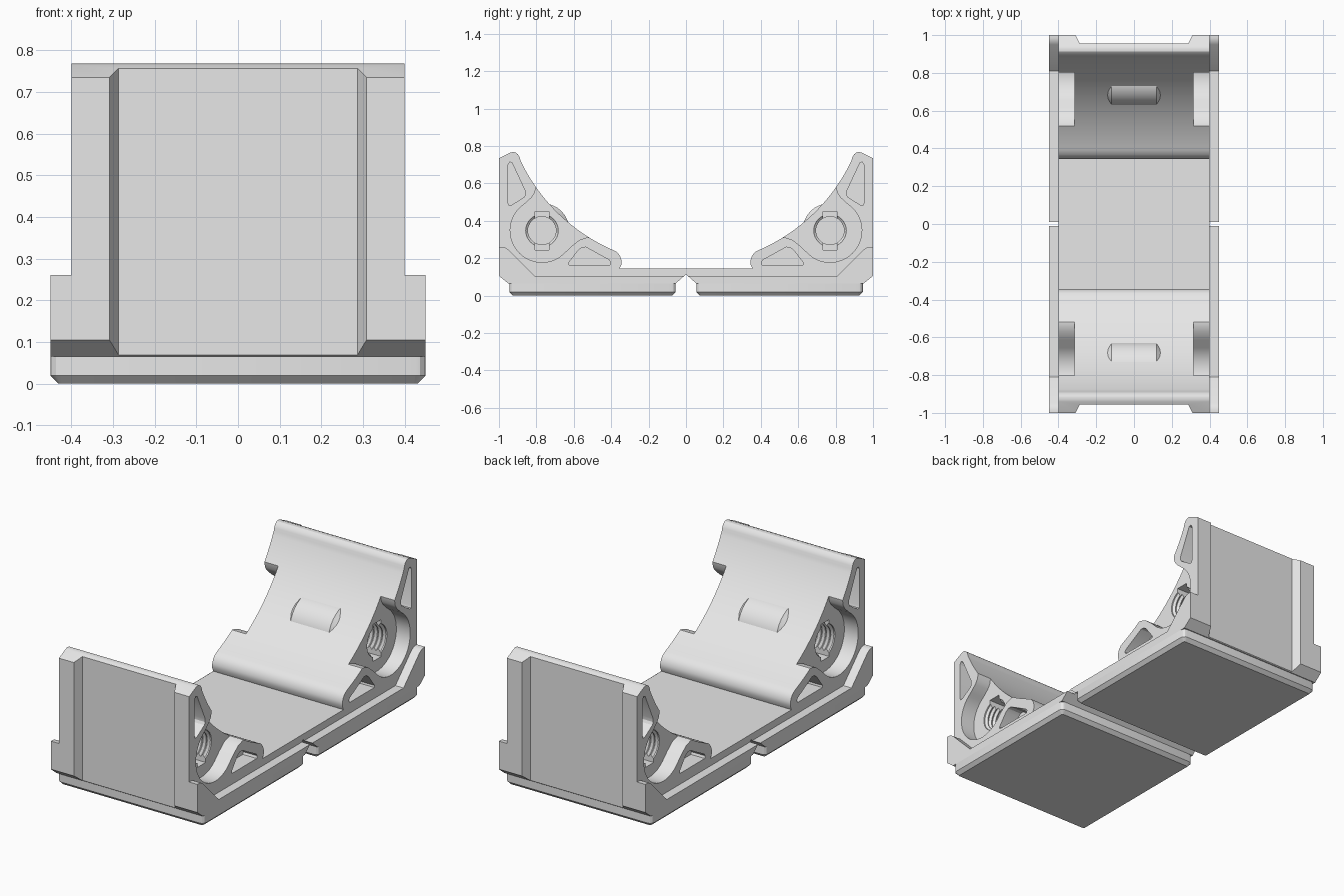
import bpy, bmesh, math
from mathutils import Matrix

cube = bpy.data.objects.get("Cube")
if cube:
    bpy.data.objects.remove(cube, do_unlink=True)

grey = bpy.data.materials.new("plain grey")
grey.use_nodes = True
grey.diffuse_color = (0.8, 0.8, 0.8, 1)
grey.node_tree.nodes["Principled BSDF"].inputs["Base Color"].default_value = (0.8, 0.8, 0.8, 1)

BORE_Y, BORE_Z = 0.77, 0.348    # axis of the side bore
ARC_Z, ARC_R = 1.143, 0.98      # cradle arc


def finish_mesh(name, bm):
    bmesh.ops.recalc_face_normals(bm, faces=bm.faces)
    mesh = bpy.data.meshes.new(name)
    bm.to_mesh(mesh)
    bm.free()
    obj = bpy.data.objects.new(name, mesh)
    bpy.context.collection.objects.link(obj)
    mesh.materials.append(grey)
    return obj


def prism(name, outline, lo, hi, axis="x"):
    """Extrude an outline: (y, z) along x, or (x, y) along z."""
    bm = bmesh.new()
    place = (lambda a, b: (lo, a, b)) if axis == "x" else (lambda a, b: (a, b, lo))
    face = bm.faces.new([bm.verts.new(place(a, b)) for a, b in outline])
    new = bmesh.ops.extrude_face_region(bm, geom=[face])["geom"]
    shift = (hi - lo, 0, 0) if axis == "x" else (0, 0, hi - lo)
    bmesh.ops.translate(bm, vec=shift, verts=[v for v in new if isinstance(v, bmesh.types.BMVert)])
    return finish_mesh(name, bm)


def lathe(name, profile, sign=1):
    """Revolve (x, radius) points about the bore axis."""
    bm = bmesh.new()
    verts = [bm.verts.new((sign * x, BORE_Y, BORE_Z + r)) for x, r in profile]
    edges = [bm.edges.new(pair) for pair in zip(verts, verts[1:])]
    bmesh.ops.spin(bm, geom=verts + edges, cent=(0, BORE_Y, BORE_Z), axis=(1, 0, 0),
                   angle=math.tau, steps=32, use_merge=True)
    bmesh.ops.remove_doubles(bm, verts=bm.verts, dist=0.0001)
    bmesh.ops.dissolve_degenerate(bm, edges=bm.edges, dist=0.0001)
    return finish_mesh(name, bm)


def bake(obj):
    graph = bpy.context.evaluated_depsgraph_get()
    mesh = bpy.data.meshes.new_from_object(obj.evaluated_get(graph))
    obj.modifiers.clear()
    obj.data = mesh


def carve(obj, cutters):
    for cutter in cutters:
        mod = obj.modifiers.new("cut", "BOOLEAN")
        mod.operation = "DIFFERENCE"
        mod.solver = "EXACT"
        mod.object = cutter
        bpy.context.view_layer.update()
        bake(obj)
        bpy.data.objects.remove(cutter, do_unlink=True)


def mirror_ends(obj):
    """Drop the centre-plane face and mirror the half front to back."""
    bm = bmesh.new()
    bm.from_mesh(obj.data)
    centre = [f for f in bm.faces if all(abs(v.co.y) < 0.0005 for v in f.verts)]
    bmesh.ops.delete(bm, geom=centre, context="FACES")
    bm.to_mesh(obj.data)
    bm.free()
    mod = obj.modifiers.new("ends", "MIRROR")
    mod.use_axis = (False, True, False)
    bpy.context.view_layer.update()
    bake(obj)


def panel_recess():
    return prism("recess_cutter", [(-0.333, 1.05), (0.333, 1.05), (0.287, 0.955), (-0.287, 0.955)],
                 -0.2, 1.0, "z")


# Cradle: floor, rolled lip, concave arc and upright end wall
start, stop = math.asin(0.39 / ARC_R), math.asin(0.885 / ARC_R)
arc = []
for i in range(33):
    t = start + (stop - start) * i / 32
    arc.append((ARC_R * math.sin(t), ARC_Z - ARC_R * math.cos(t)))
outline = [(0, 0.145), (0.355, 0.145), (0.344, 0.17), (0.345, 0.19), (0.352, 0.212),
           (0.368, 0.232)] + arc
outline += [(0.889, 0.738), (0.898, 0.755), (0.912, 0.766), (0.927, 0.768), (0.94, 0.764),
            (1, 0.735), (1, 0.105), (0.01, 0.105), (0, 0.115)]
cradle = prism("cradle", outline, -0.4, 0.4)

# Side pocket outline: round seat flaring out onto the arc
pocket = [(0.45, 0.6), (0.48, 0.315), (0.53, 0.311), (0.57, 0.298), (0.615, 0.262)]
for i in range(25):
    a = math.radians(228 + (417 - 228) * i / 24)
    pocket.append((BORE_Y + 0.17 * math.cos(a), BORE_Z + 0.17 * math.sin(a)))
pocket += [(0.825, 0.525), (0.808, 0.55), (0.803, 0.58), (0.79, 0.66)]

upper_hollow = [(0.951, 0.70), (0.942, 0.714), (0.93, 0.71), (0.86, 0.56), (0.859, 0.54),
                (0.866, 0.526), (0.935, 0.483), (0.947, 0.483), (0.951, 0.495)]
lower_hollow = [(0.625, 0.165), (0.627, 0.176), (0.575, 0.244), (0.555, 0.258), (0.535, 0.259),
                (0.41, 0.19), (0.402, 0.178), (0.407, 0.165)]
key_slot = [(BORE_Y - 0.037, 0.245), (BORE_Y + 0.037, 0.245),
            (BORE_Y + 0.037, 0.45), (BORE_Y - 0.037, 0.45)]

# Threaded bore profile
thread = [(0.17, 0), (0.17, 0.087)]
for i in range(5):
    x = 0.18 + i * 0.026
    thread += [(x, 0.087), (x + 0.01, 0.075), (x + 0.014, 0.075), (x + 0.024, 0.087)]
thread += [(0.34, 0.087), (0.34, 0)]

cutters = [panel_recess()]
for side in (1, -1):
    for shape, inner, outer in ((pocket, 0.315, 0.45), (upper_hollow, 0.315, 0.45),
                                (lower_hollow, 0.315, 0.45), (key_slot, 0.19, 0.33)):
        cutters.append(prism("pocket_cutter", shape, side * inner, side * outer))
    cutters.append(lathe("bore_cutter", thread, side))
carve(cradle, cutters)

# Base slab with sloped undersides, cut by the same end recess
base_slab = prism("base_slab", [(0.01, 0.105), (1, 0.105), (0.95, 0.065), (0.055, 0.065)],
                  -0.45, 0.45)
carve(base_slab, [panel_recess()])

# Bulge on the arc over the bore
bulge = lathe("arc_bulge", [(-0.142, 0), (-0.142, 0.125), (-0.125, 0.14), (-0.118, 0.147),
                            (0.118, 0.147), (0.125, 0.14), (0.142, 0.125), (0.142, 0)])
parts = [cradle, base_slab, bulge]

# Corner gussets on the outside of each wall
gusset = [(0.81, 0.105), (0.95, 0.246), (0.968, 0.258), (0.985, 0.261), (1, 0.261), (1, 0.105)]
for side, label in ((1, "left"), (-1, "right")):
    parts.append(prism(label + "_gussets", gusset, side * 0.4, side * 0.45))

# Feet with clipped corners and chamfered bottom
bm = bmesh.new()
bmesh.ops.create_cube(bm, size=1, matrix=Matrix.Translation((0, 0.5, 0.0325))
                      @ Matrix.Diagonal((0.9, 0.89, 0.065, 1)))
upright = [e for e in bm.edges if abs(e.verts[0].co.z - e.verts[1].co.z) > 0.05]
bmesh.ops.bevel(bm, geom=upright, offset=0.025, segments=3, profile=0.5, affect="EDGES")
bottom = [e for e in bm.edges if all(v.co.z < 0.001 for v in e.verts)]
bmesh.ops.bevel(bm, geom=bottom, offset=0.019, segments=1, affect="EDGES")
parts.append(finish_mesh("feet", bm))

for part in parts:
    mirror_ends(part)

# Smooth curved surfaces, keep edges sharp
bpy.ops.object.select_all(action="DESELECT")
for part in parts:
    part.select_set(True)
bpy.context.view_layer.objects.active = cradle
bpy.ops.object.shade_smooth_by_angle(angle=math.radians(28))
